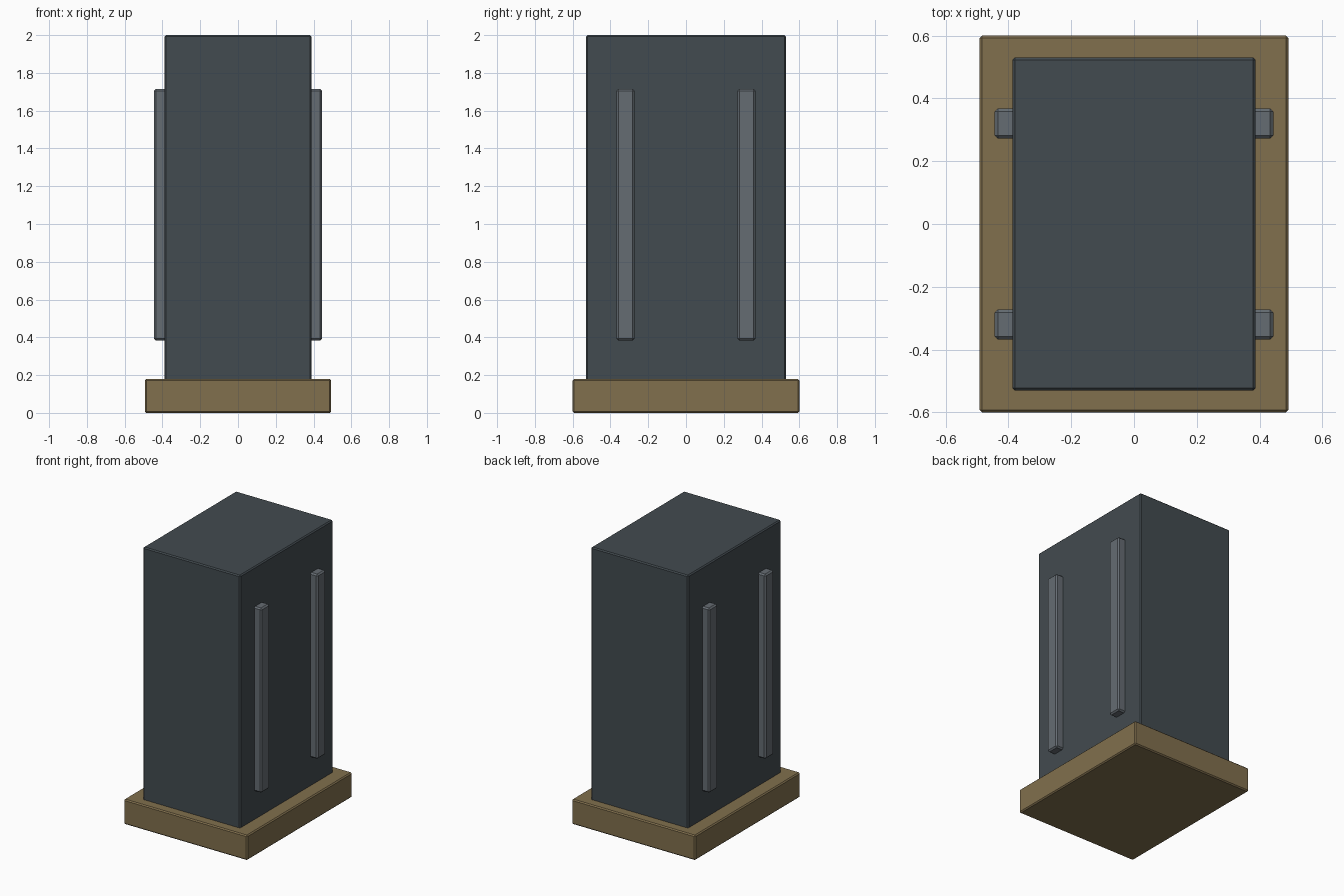
import bpy

cube = bpy.data.objects.get("Cube")
if cube:
    bpy.data.objects.remove(cube, do_unlink=True)


def material(name, rgb):
    mat = bpy.data.materials.new(name)
    mat.use_nodes = True
    colour = (*rgb, 1.0)
    mat.diffuse_color = colour
    for node in mat.node_tree.nodes:
        if node.type == 'BSDF_PRINCIPLED':
            node.inputs["Base Color"].default_value = colour
    return mat


def chamfered_box(name, low, high, mat, chamfer=0.008):
    """Box between two corners with narrow chamfered edges."""
    centre = [(a + b) / 2 for a, b in zip(low, high)]
    bpy.ops.mesh.primitive_cube_add(size=1, location=centre)
    obj = bpy.context.object
    obj.name = name
    obj.scale = [b - a for a, b in zip(low, high)]
    bpy.ops.object.transform_apply(location=False, rotation=False, scale=True)
    bevel = obj.modifiers.new("edge_chamfer", 'BEVEL')
    bevel.width = chamfer
    bevel.segments = 1
    obj.data.materials.append(mat)
    return obj


slate = material("dark_slate", (0.055, 0.07, 0.08))
steel = material("grey_steel", (0.13, 0.15, 0.17))
tan = material("tan_brown", (0.22, 0.16, 0.075))

# Plinth and tall body
chamfered_box("base", (-0.493, -0.6, 0), (0.493, 0.6, 0.18), tan)
chamfered_box("body", (-0.388, -0.53, 0.17), (0.388, 0.53, 2), slate)

# Two upright rails on each side, sunk slightly into the body
for side, x in (("left", 0.41), ("right", -0.41)):
    for end, y in (("front", -0.32), ("back", 0.32)):
        chamfered_box(f"{side}_{end}_rail",
                      (x - 0.034, y - 0.048, 0.383),
                      (x + 0.034, y + 0.048, 1.715), steel, 0.01)
